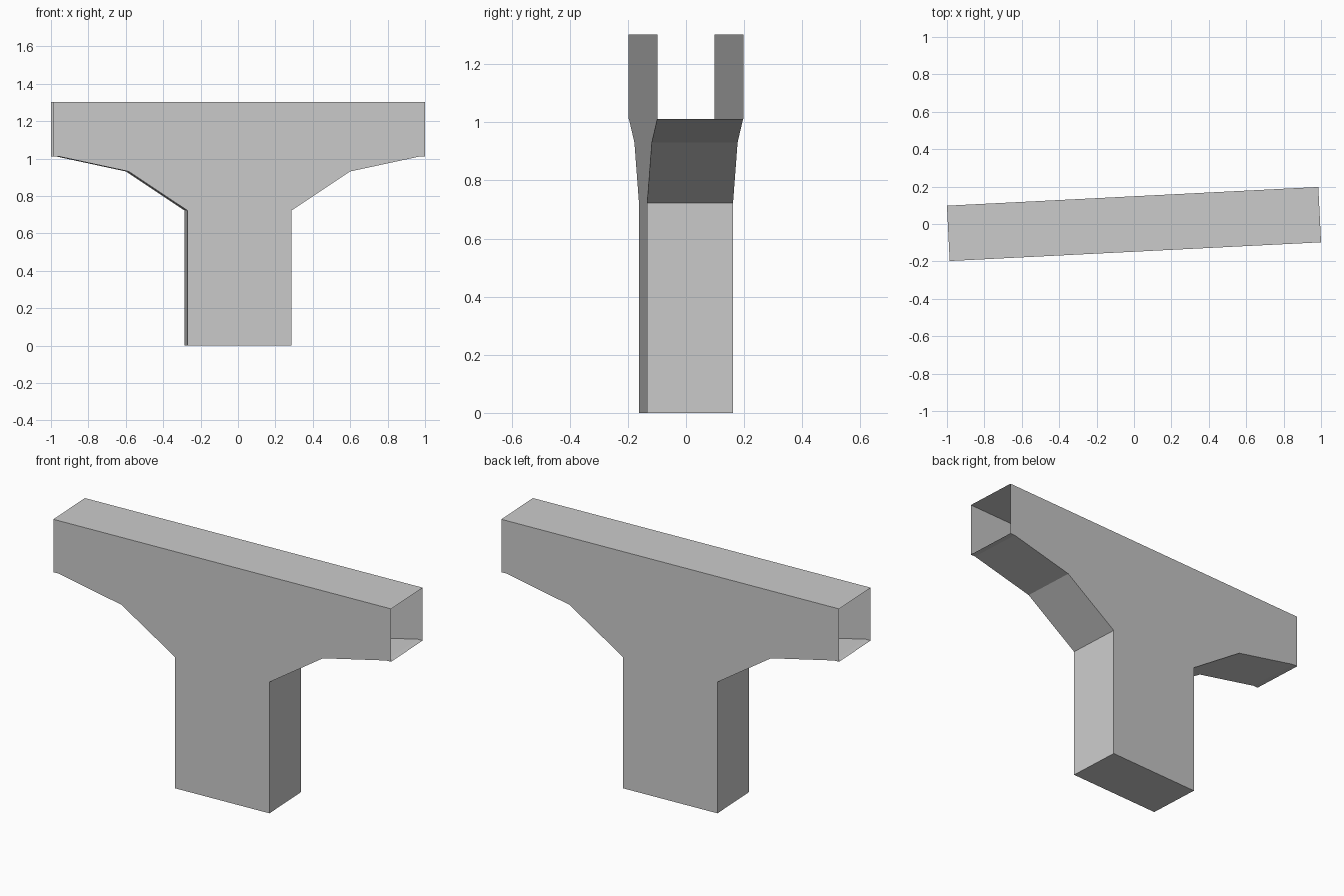
import bpy, bmesh, math
from mathutils import Matrix

if "Cube" in bpy.data.objects:
    bpy.data.objects.remove(bpy.data.objects["Cube"])

HALF_DEPTH = 0.148
TURN = math.radians(2.88)

# Right half of the pier outline, from the foot up to the top of the cap (x, z)
half = [(0.278, 0.0), (0.278, 0.722), (0.593, 0.931),
        (0.965, 1.011), (0.994, 1.011), (0.994, 1.302)]
outline = half + [(-x, z) for x, z in reversed(half)]
n = len(outline)

bm = bmesh.new()
front = [bm.verts.new((x, -HALF_DEPTH, z)) for x, z in outline]
back = [bm.verts.new((x, HALF_DEPTH, z)) for x, z in outline]

# Broad front and back faces
bm.faces.new(front)
bm.faces.new(back[::-1])

# Rim around the outline; the two ends of the cap stay open
open_ends = (len(half) - 2, len(half))
for i in range(n):
    if i not in open_ends:
        j = (i + 1) % n
        bm.faces.new((front[j], front[i], back[i], back[j]))

# Slight turn about the vertical axis
bm.transform(Matrix.Rotation(TURN, 4, 'Z'))

mesh = bpy.data.meshes.new("bridge_pier")
bm.to_mesh(mesh)
bm.free()
pier = bpy.data.objects.new("bridge_pier", mesh)
bpy.context.collection.objects.link(pier)
